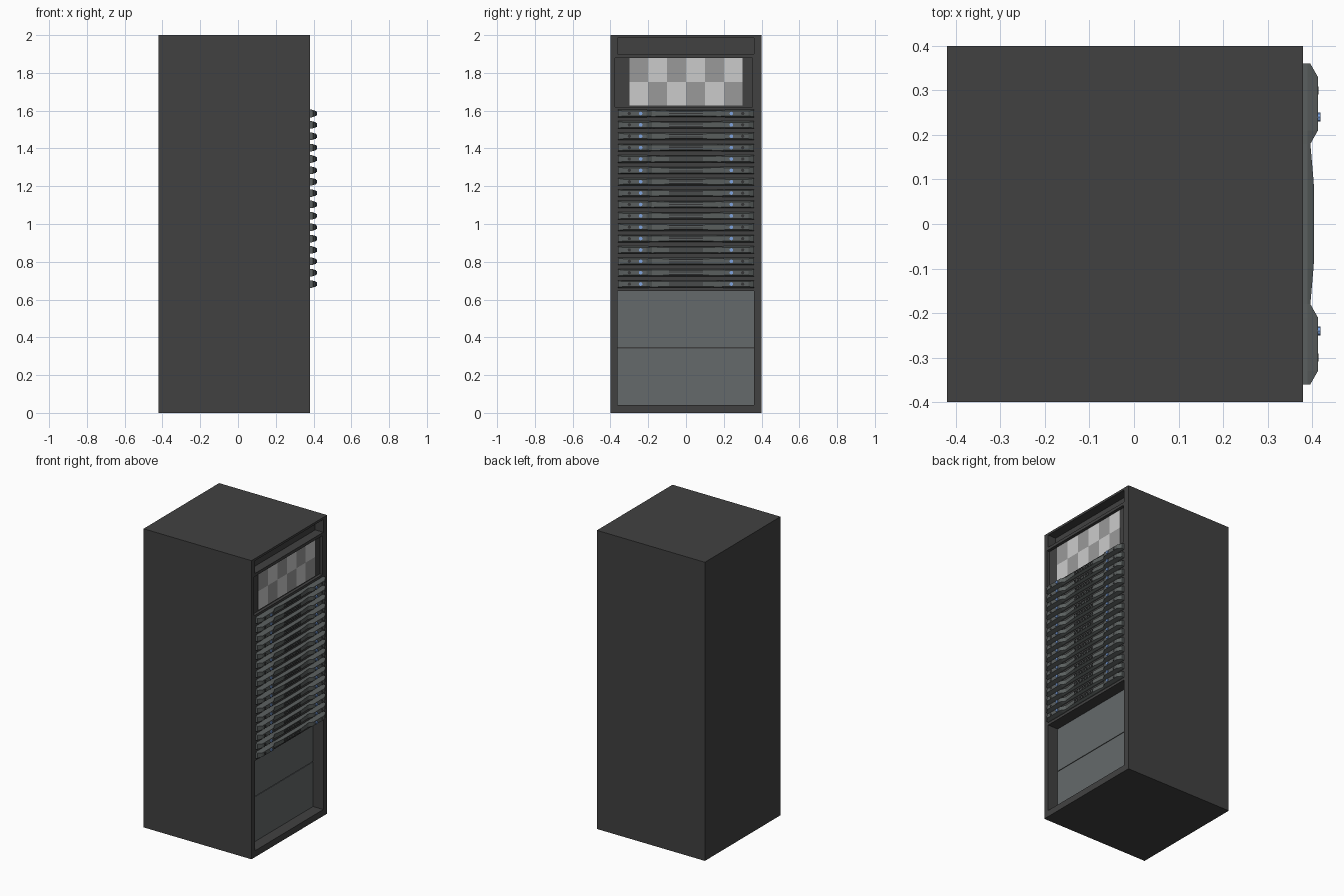
import bpy, bmesh, math
from mathutils import Matrix

if "Cube" in bpy.data.objects:
    bpy.data.objects.remove(bpy.data.objects["Cube"])


def material(name, rgb):
    m = bpy.data.materials.new(name)
    m.diffuse_color = (*rgb, 1)
    m.use_nodes = True
    m.node_tree.nodes["Principled BSDF"].inputs["Base Color"].default_value = m.diffuse_color
    return m


CABINET = material("cabinet charcoal", (0.053, 0.053, 0.053))
PANEL = material("panel grey", (0.128, 0.142, 0.145))
BLADE = material("blade grey", (0.105, 0.117, 0.115))
DARK = material("grille dark", (0.035, 0.036, 0.037))
BLUE = material("light blue", (0.21, 0.37, 0.74))
PALE = material("screen pale", (0.60, 0.60, 0.60))
MID = material("screen mid grey", (0.32, 0.32, 0.32))


def finish(bm, name, mats):
    bmesh.ops.recalc_face_normals(bm, faces=bm.faces[:])
    me = bpy.data.meshes.new(name)
    bm.to_mesh(me)
    bm.free()
    for m in mats:
        me.materials.append(m)
    ob = bpy.data.objects.new(name, me)
    bpy.context.collection.objects.link(ob)
    return ob


def add_box(bm, x, y, z, index=0):
    """Box from (min, max) ranges on each axis."""
    size = [b - a for a, b in (x, y, z)]
    mid = [(a + b) / 2 for a, b in (x, y, z)]
    made = bmesh.ops.create_cube(
        bm, size=1, matrix=Matrix.Translation(mid) @ Matrix.Diagonal((*size, 1)))
    for f in {f for v in made["verts"] for f in v.link_faces}:
        f.material_index = index


def add_disc(bm, x0, x1, y, r, index):
    """Short cylinder pointing along x."""
    m = Matrix.Translation(((x0 + x1) / 2, y, 0)) @ Matrix.Rotation(math.pi / 2, 4, 'Y')
    made = bmesh.ops.create_cone(bm, cap_ends=True, segments=8, radius1=r,
                                 radius2=r, depth=x1 - x0, matrix=m)
    for f in {f for v in made["verts"] for f in v.link_faces}:
        f.material_index = index


# Cabinet with three recesses cut into its +x face
bm = bmesh.new()
add_box(bm, (-0.42, 0.38), (-0.4, 0.4), (0, 2))
cabinet = finish(bm, "cabinet", [CABINET])
bm = bmesh.new()
add_box(bm, (0.30, 0.5), (-0.363, 0.36), (0.043, 0.645))     # lower bay
add_box(bm, (0.36, 0.5), (-0.375, 0.352), (1.62, 1.88))      # screen bay
add_box(bm, (0.32, 0.5), (-0.363, 0.36), (1.90, 1.985))      # top slot
cutter = finish(bm, "recess_cutter", [CABINET])
cutter.hide_render = True
cutter.hide_viewport = True
cutter.display_type = 'WIRE'
cut = cabinet.modifiers.new("recesses", 'BOOLEAN')
cut.operation = 'DIFFERENCE'
cut.solver = 'EXACT'
cut.object = cutter
# Bake the cut and drop the helper
cutter.hide_viewport = False
bpy.context.view_layer.update()
baked = bpy.data.meshes.new_from_object(
    cabinet.evaluated_get(bpy.context.evaluated_depsgraph_get()))
cabinet.modifiers.clear()
cabinet.data = baked
bpy.data.objects.remove(cutter)

# Lower blanking panels
for name, z in (("lower_panel", (0.043, 0.342)), ("upper_panel", (0.348, 0.645))):
    bm = bmesh.new()
    add_box(bm, (0.297, 0.304), (-0.363, 0.36), z)
    finish(bm, name, [PANEL])

# Checkered screen, six by two tiles
bm = bmesh.new()
for i in range(6):
    for j in range(2):
        y, z = -0.3 + 0.1 * i, 1.628 + 0.125 * j
        add_box(bm, (0.357, 0.362), (y, y + 0.1), (z, z + 0.125), (i + j) % 2)
finish(bm, "screen", [PALE, MID])

# One blade: stations of (y, front x, back half height, front half height)
half = [(0.0, 0.403, 0.019, 0.013), (0.10, 0.403, 0.019, 0.013),
        (0.18, 0.396, 0.019, 0.015), (0.21, 0.413, 0.020, 0.013),
        (0.33, 0.413, 0.020, 0.013), (0.36, 0.396, 0.020, 0.017)]
stations = [(-y, x, b, f) for y, x, b, f in reversed(half[1:])] + half[1:]
bm = bmesh.new()
rings = []
for y, x, b, f in stations:
    outline = [(0.375, -b), (0.390, -b), (x, -f), (x, f), (0.390, b), (0.375, b)]
    rings.append([bm.verts.new((px, y, pz)) for px, pz in outline])
for r0, r1 in zip(rings, rings[1:]):
    for k in range(6):
        n = (k + 1) % 6
        bm.faces.new((r0[k], r0[n], r1[n], r1[k]))
bm.faces.new(rings[0])
bm.faces.new(rings[-1])
# Centre grille slots, handle buttons and lights
for z in (-0.009, 0.0, 0.009):
    add_box(bm, (0.398, 0.4045), (-0.09, 0.09), (z - 0.002, z + 0.002), 1)
for s in (-1, 1):
    add_disc(bm, 0.408, 0.4145, s * 0.30, 0.009, 1)
    add_disc(bm, 0.408, 0.419, s * 0.24, 0.010, 2)
first = finish(bm, "blade_01", [BLADE, DARK, BLUE])
first.location.z = 0.682

# Stack of sixteen blades
for i in range(1, 16):
    ob = first.copy()
    ob.name = "blade_%02d" % (i + 1)
    ob.location.z = 0.682 + 0.0602 * i
    bpy.context.collection.objects.link(ob)
